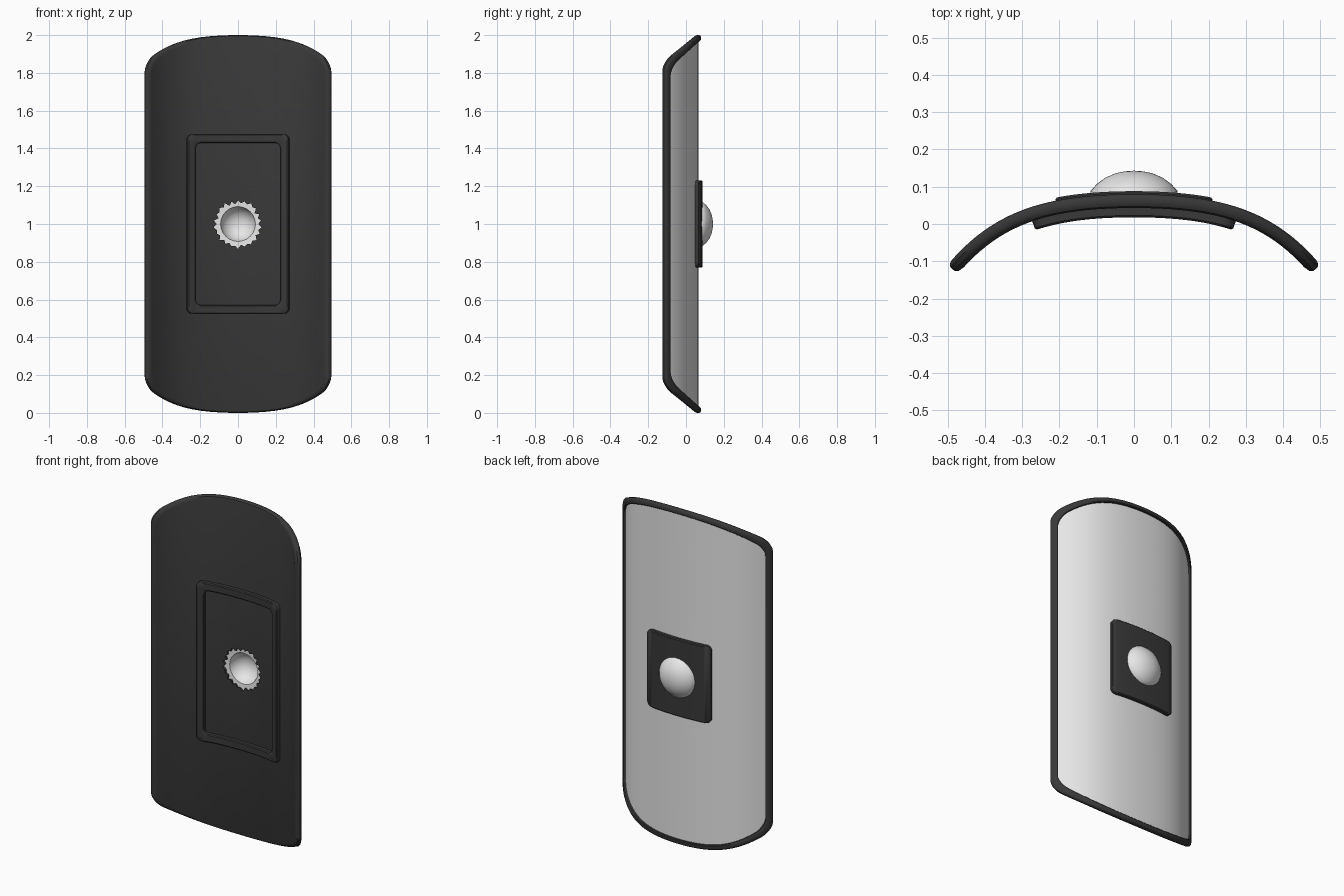
import bpy, bmesh, math, random

random.seed(4)
if "Cube" in bpy.data.objects:
    bpy.data.objects.remove(bpy.data.objects["Cube"], do_unlink=True)


def material(name, value):
    m = bpy.data.materials.new(name)
    m.use_nodes = True
    colour = (value, value, value, 1)
    m.diffuse_color = colour
    m.node_tree.nodes["Principled BSDF"].inputs["Base Color"].default_value = colour
    return m


DARK = material("dark_polymer", 0.04)
LIGHT = material("light_grey", 0.8)


def sag(x):
    return 0.32 * x ** 2 + 1.76 * x ** 4


def on_curve(x, z, d):
    """Point on the bowed sheet, moved d along its rearward normal."""
    slope = 0.64 * x + 7.04 * x ** 3
    k = d / math.hypot(slope, 1)
    return (x + slope * k, 0.08 - sag(x) + k, z + 1)


def finish(name, bm, mats):
    bmesh.ops.recalc_face_normals(bm, faces=bm.faces)
    mesh = bpy.data.meshes.new(name)
    bm.to_mesh(mesh)
    bm.free()
    for m in mats:
        mesh.materials.append(m)
    ob = bpy.data.objects.new(name, mesh)
    bpy.context.collection.objects.link(ob)
    return ob


def smooth(ob):
    bpy.ops.object.select_all(action="DESELECT")
    ob.select_set(True)
    bpy.context.view_layer.objects.active = ob
    bpy.ops.object.shade_smooth_by_angle(angle=math.radians(40))


def bowed_plate(name, w, height, radius, layers, mats, ring=False, cols=48):
    """Loft rounded outlines given as (margin, depth) layers along the bow."""
    us = [math.sin(math.pi * (i / cols - 0.5)) for i in range(cols + 1)]
    bm = bmesh.new()
    loops = []
    for margin, d in layers:
        top, bottom = [], []
        for u in us:
            over = max(0, abs(u) * w - (w - radius))
            h = height(u * w) - margin
            h -= radius - math.sqrt(max(0, radius ** 2 - over ** 2))
            x = u * (w - margin)
            top.append(bm.verts.new(on_curve(x, h, d)))
            bottom.append(bm.verts.new(on_curve(x, -h, d)))
        loops.append(top + bottom[::-1])
    n = len(loops[0])
    pairs = list(zip(loops, loops[1:]))
    if ring:
        pairs.append((loops[-1], loops[0]))
    for a, b in pairs:
        for i in range(n):
            j = (i + 1) % n
            bm.faces.new((a[i], a[j], b[j], b[i]))
    if not ring:
        for loop, index in ((loops[0], 0), (loops[-1], len(mats) - 1)):
            for i in range(cols):
                f = bm.faces.new((loop[i], loop[i + 1], loop[n - 2 - i], loop[n - 1 - i]))
                f.material_index = index
    return finish(name, bm, mats)


def cut_hole(target, radii, y0, y1):
    """Cut a prism with the given corner radii through a plate."""
    bm = bmesh.new()
    rows = []
    for y in (y0, y1):
        rows.append([bm.verts.new((r * math.cos(math.tau * i / len(radii)), y,
                                   1 + r * math.sin(math.tau * i / len(radii))))
                     for i, r in enumerate(radii)])
        bm.faces.new(rows[-1])
    for i in range(len(radii)):
        j = i - 1
        bm.faces.new((rows[0][j], rows[0][i], rows[1][i], rows[1][j]))
    cutter = finish("hole_cutter", bm, [DARK])
    cutter.hide_render = True
    mod = target.modifiers.new("hole", "BOOLEAN")
    mod.operation = "DIFFERENCE"
    mod.solver = "EXACT"
    mod.object = cutter
    bpy.context.view_layer.objects.active = target
    bpy.ops.object.modifier_apply(modifier="hole")
    bpy.data.objects.remove(cutter, do_unlink=True)


# Bowed shell with a raised rear rim and a pale recessed rear face
shell = bowed_plate(
    "shell", 0.5, lambda x: 1 - 0.75 * sag(x), 0.045,
    [(0.016, -0.037), (0.005, -0.033), (0, -0.024), (0, -0.01),
     (0.004, -0.003), (0.011, 0), (0.024, 0), (0.028, -0.004), (0.028, -0.014)],
    [DARK, LIGHT])
cut_hole(shell, [random.uniform(0.122, 0.132) if i % 2 else random.uniform(0.103, 0.118)
                 for i in range(44)], -0.1, 0.2)
smooth(shell)

# Raised frame on the front
frame = bowed_plate(
    "front_frame", 0.285, lambda x: 0.475, 0.03,
    [(0, -0.035), (0, -0.057), (0.005, -0.062), (0.042, -0.062),
     (0.047, -0.057), (0.047, -0.035)], [DARK], ring=True, cols=32)
smooth(frame)

# Square mounting pad on the rear
pad = bowed_plate("rear_pad", 0.21, lambda x: 0.23, 0.03,
                  [(0, -0.02), (0, 0.003), (0.005, 0.008)], [DARK], cols=32)
cut_hole(pad, [0.105] * 32, -0.1, 0.2)
smooth(pad)

# Hollow dome: bowl at the front, bulge at the rear
bm = bmesh.new()
profile = [(0, 0.128), (0.03, 0.124), (0.055, 0.112), (0.075, 0.093), (0.087, 0.07),
           (0.092, 0.053), (0.138, 0.05), (0.138, 0.056), (0.118, 0.066), (0.117, 0.088),
           (0.1, 0.107), (0.077, 0.124), (0.05, 0.136), (0.025, 0.141), (0, 0.143)]
verts = [bm.verts.new((r, y, 1)) for r, y in profile]
edges = [bm.edges.new(p) for p in zip(verts, verts[1:])]
bmesh.ops.spin(bm, geom=verts + edges, cent=(0, 0, 1), axis=(0, 1, 0),
               angle=math.tau, steps=40)
bmesh.ops.remove_doubles(bm, verts=bm.verts, dist=0.0005)
smooth(finish("dome", bm, [LIGHT]))
